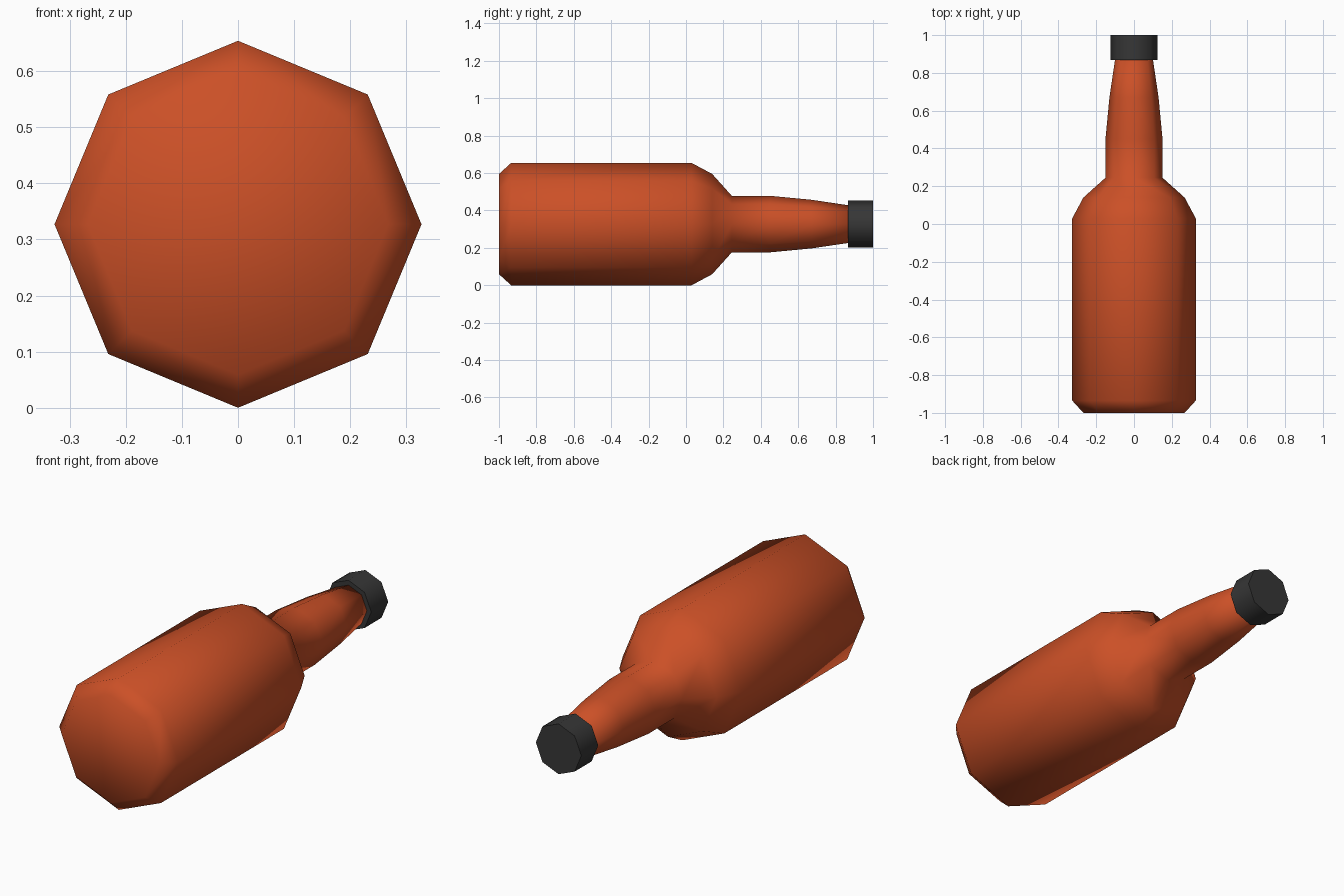
import bpy, bmesh, math

if "Cube" in bpy.data.objects:
    bpy.data.objects.remove(bpy.data.objects["Cube"])

SIDES = 8
AXIS_Z = 0.327


def material(name, color):
    m = bpy.data.materials.new(name)
    m.diffuse_color = (*color, 1.0)
    m.use_nodes = True
    m.node_tree.nodes["Principled BSDF"].inputs["Base Color"].default_value = m.diffuse_color
    return m


def lathe(name, profile, mat, angle):
    """Closed octagonal solid along y from (y, radius) pairs."""
    bm = bmesh.new()
    rings = []
    for y, r in profile:
        rings.append([bm.verts.new((r * math.cos(2 * math.pi * i / SIDES), y,
                                    AXIS_Z + r * math.sin(2 * math.pi * i / SIDES)))
                      for i in range(SIDES)])
    for a, b in zip(rings, rings[1:]):
        for i in range(SIDES):
            j = (i + 1) % SIDES
            bm.faces.new((a[i], a[j], b[j], b[i]))
    bm.faces.new(rings[0])
    bm.faces.new(rings[-1])
    bmesh.ops.recalc_face_normals(bm, faces=bm.faces)
    # Smooth shading, keeping edges steeper than the angle sharp
    for f in bm.faces:
        f.smooth = True
    for e in bm.edges:
        e.smooth = e.calc_face_angle(0) < math.radians(angle)
    me = bpy.data.meshes.new(name)
    bm.to_mesh(me)
    bm.free()
    me.materials.append(mat)
    ob = bpy.data.objects.new(name, me)
    bpy.context.collection.objects.link(ob)
    return ob


glass = material("orange_brown_glass", (0.60, 0.08, 0.02))
dark = material("dark_grey_cap", (0.037, 0.037, 0.037))

# Bottle: chamfered base, straight body, shoulder, tapering neck
lathe("bottle_body", [(-1.0, 0.268), (-0.935, 0.327), (0.03, 0.327), (0.14, 0.268),
                      (0.245, 0.151), (0.45, 0.151), (0.67, 0.130), (0.88, 0.099)], glass, 100)

# Cap on the neck end
lathe("bottle_cap", [(0.867, 0.125), (1.0, 0.125)], dark, 60)
